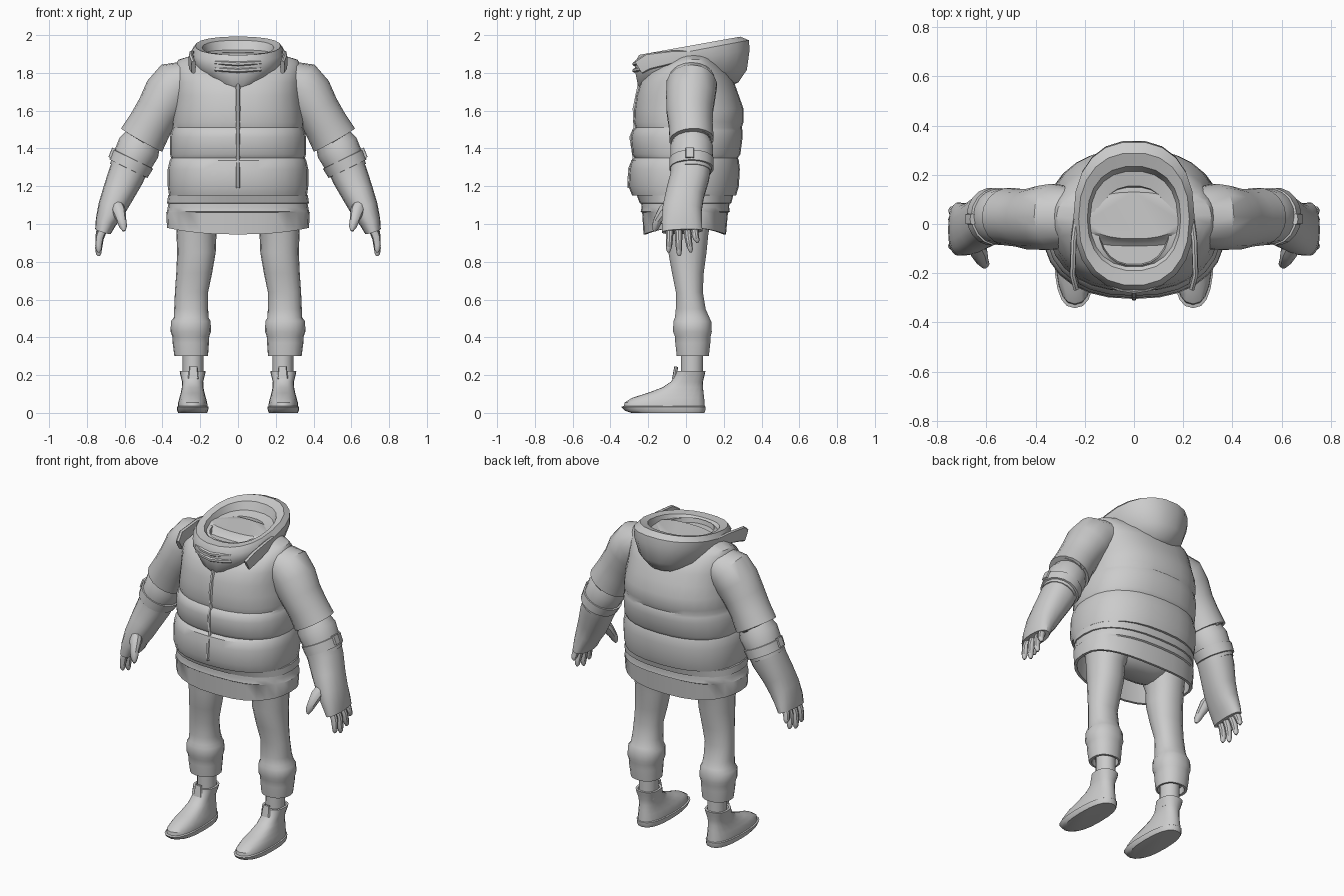
import bpy, bmesh, math
from mathutils import Vector


def curve_power(v, e):
    return math.copysign(abs(v) ** (2 / e), v)


def skin(name, rings, mirror=False, angle=35):
    """Skin rings of points into a closed solid, optionally mirrored in x."""
    bm = bmesh.new()
    loops = [[bm.verts.new(p) for p in ring] for ring in rings]
    n = len(loops[0])
    for a, b in zip(loops, loops[1:]):
        for i in range(n):
            j = (i + 1) % n
            bm.faces.new((a[i], a[j], b[j], b[i]))
    bm.faces.new(loops[0])
    bm.faces.new(loops[-1])
    bmesh.ops.recalc_face_normals(bm, faces=bm.faces)
    mesh = bpy.data.meshes.new(name)
    bm.to_mesh(mesh)
    bm.free()
    ob = bpy.data.objects.new(name, mesh)
    bpy.context.collection.objects.link(ob)
    bpy.ops.object.select_all(action='DESELECT')
    ob.select_set(True)
    bpy.context.view_layer.objects.active = ob
    bpy.ops.object.shade_smooth_by_angle(angle=math.radians(angle))
    if mirror:
        ob.modifiers.new("Mirror", 'MIRROR').use_mirror_merge = False
    return ob


def stack(name, rows, cx=0, n=24, e=2.4, mirror=False, dip=0):
    """Rows of (z, half width, front y, back y[, tilt[, centre x]])."""
    rings = []
    for row in rows:
        z, rx, f, b = row[:4]
        tilt = row[4] if len(row) > 4 else 0
        x0 = row[5] if len(row) > 5 else cx
        ring = []
        for i in range(n):
            a = 2 * math.pi * i / n
            x = x0 + rx * curve_power(math.cos(a), e)
            y = (f + b) / 2 + (b - f) / 2 * curve_power(math.sin(a), e)
            drop = dip * math.sin(a) ** 2 if z < 1.0 else 0
            ring.append((x, y, z + tilt * y - drop))
        rings.append(ring)
    return skin(name, rings, mirror)


def tube(name, pts, n=14, e=2.0, mirror=True):
    """Path of (x, y, z, radius across, radius along y)."""
    cs = [Vector(p[:3]) for p in pts]
    rings = []
    for k, p in enumerate(pts):
        t = (cs[min(k + 1, len(cs) - 1)] - cs[max(k - 1, 0)]).normalized()
        ref = Vector((0, 1, 0)) if abs(t.y) < 0.8 else Vector((1, 0, 0))
        u = (ref - t * ref.dot(t)).normalized()
        v = t.cross(u)
        rings.append([cs[k]
                      + v * p[3] * curve_power(math.cos(2 * math.pi * i / n), e)
                      + u * p[4] * curve_power(math.sin(2 * math.pi * i / n), e)
                      for i in range(n)])
    return skin(name, rings, mirror)


# Padded vest with three quilted rolls
stack("padded_vest", [
    (1.15, .345, -.25, .23), (1.15, .365, -.285, .265), (1.20, .372, -.305, .28),
    (1.29, .372, -.30, .285), (1.335, .362, -.29, .28), (1.35, .355, -.272, .275),
    (1.37, .36, -.285, .288), (1.46, .36, -.292, .30), (1.495, .352, -.283, .30),
    (1.51, .346, -.268, .295), (1.54, .35, -.275, .305), (1.61, .342, -.272, .305),
    (1.68, .335, -.262, .28), (1.75, .332, -.24, .255), (1.80, .332, -.20, .225),
    (1.845, .33, -.13, .18), (1.87, .315, -.08, .15), (1.905, .20, -.06, .13)],
    n=28, e=2.35)
# Zip on the vest front
tube("vest_zip", [(0, -.30, 1.19, .012, .012), (0, -.297, 1.29, .012, .012),
                  (0, -.272, 1.35, .012, .012), (0, -.29, 1.46, .012, .012),
                  (0, -.268, 1.51, .012, .012), (0, -.272, 1.61, .012, .012),
                  (0, -.245, 1.74, .012, .012)], n=6, mirror=False)
# Jacket skirt with a recessed underside
stack("jacket_hem", [
    (1.20, .35, -.25, .24), (1.09, .372, -.235, .228), (1.065, .376, -.24, .232),
    (1.06, .38, -.232, .222), (.98, .376, -.225, .212), (.98, .36, -.21, .197),
    (1.10, .35, -.21, .20)], n=28, e=2.5, dip=.035)
stack("hem_band", [(1.16, .36, -.25, .24), (1.15, .37, -.26, .25),
                   (1.11, .376, -.245, .24), (1.105, .36, -.22, .22)], n=28)

# Folded hood and collar, closed by the neck opening floor
stack("hood", [
    (1.72, .09, -.24, .23, .03), (1.745, .15, -.258, .28, .02),
    (1.80, .21, -.268, .325, .05), (1.865, .245, -.272, .34, .18),
    (1.91, .246, -.272, .335, .19), (1.94, .225, -.25, .29, .18),
    (1.93, .19, -.19, .235, .18), (1.90, .178, -.175, .215, .1),
    (1.90, .145, -.17, .155, .05), (1.865, .14, -.165, .15, 0)],
    n=22, e=2.3)
tube("hood_side_flap", [(.235, -.25, 1.83, .04, .012), (.25, -.2, 1.86, .045, .012),
                        (.245, -.06, 1.885, .035, .012), (.225, .1, 1.90, .012, .01)], n=8, e=4)
for i, z in enumerate((1.855, 1.82)):
    tube(f"chin_strap_{i + 1}", [(-.12, -.238, z, .012, .01), (-.06, -.264, z - .004, .012, .01),
                                 (0, -.274, z - .008, .012, .01), (.06, -.264, z - .004, .012, .01),
                                 (.12, -.238, z, .012, .01)], n=6, mirror=False)

# Upper sleeves with flared cuffs
tube("upper_sleeve", [
    (.25, .03, 1.77, .10, .12), (.325, .03, 1.735, .135, .135), (.37, .025, 1.68, .135, .132),
    (.42, .02, 1.60, .12, .125), (.465, .025, 1.525, .118, .118), (.51, .03, 1.445, .125, .118),
    (.513, .03, 1.44, .112, .105), (.49, .03, 1.475, .10, .095)], n=18)
# Forearm sleeve and strap bands
tube("forearm_sleeve", [
    (.49, .03, 1.47, .09, .09), (.525, .03, 1.405, .115, .115),
    (.56, .03, 1.335, .108, .112), (.59, .03, 1.275, .098, .105)], n=18)
tube("forearm_band", [
    (.555, .03, 1.345, .105, .108), (.556, .03, 1.343, .118, .118),
    (.58, .03, 1.293, .112, .118), (.581, .03, 1.291, .098, .104)], n=18)
tube("band_buckle", [(.655, .02, 1.40, .012, .022), (.675, .02, 1.35, .012, .022)], n=8, e=6)
# Gauntlet gloves
tube("gauntlet", [
    (.57, .025, 1.31, .098, .108), (.595, .02, 1.25, .096, .104), (.635, -.005, 1.16, .085, .102),
    (.67, -.02, 1.08, .074, .105), (.70, -.022, 1.01, .056, .108), (.715, -.02, .96, .043, .108),
    (.714, -.02, .965, .032, .095)], n=18, e=2.3)
tube("thumb", [(.65, -.07, 1.12, .03, .03), (.63, -.115, 1.07, .036, .034),
               (.617, -.148, 1.02, .026, .025), (.607, -.162, .985, .02, .02),
               (.603, -.168, .963, .008, .008)], n=10)
# Fingers: base y, tip y, tip z
for i, (y0, y1, zt) in enumerate([(-.085, -.092, .85), (-.04, -.036, .83),
                                  (.005, .025, .85), (.042, .06, .90)]):
    zb = .99
    tube(f"finger_{i + 1}", [
        (.708, y0, zb, .023, .022), (.732, (y0 * 2 + y1) / 3, zb - (zb - zt) * .42, .021, .02),
        (.738, (y0 + y1 * 2) / 3, zb - (zb - zt) * .75, .018, .017),
        (.738, y1, zt + .012, .014, .013), (.737, y1, zt, .006, .006)], n=10)

# Trousers with gathered lower legs
stack("trouser_seat", [(1.12, .31, -.16, .17), (1.03, .28, -.125, .145),
                       (.99, .20, -.085, .11), (.965, .12, -.04, .07)], n=20)
stack("trouser_leg", [
    (1.08, .125, -.13, .15, 0, .20), (.95, .106, -.10, .12, 0, .22), (.85, .102, -.095, .11, 0, .22),
    (.74, .095, -.075, .095, 0, .232), (.64, .088, -.055, .09, 0, .246), (.55, .09, -.055, .105, 0, .248),
    (.505, .092, -.06, .125, 0, .248), (.485, .105, -.068, .135, 0, .25), (.43, .107, -.07, .138, 0, .25),
    (.405, .098, -.06, .132, 0, .25), (.37, .096, -.058, .13, 0, .25), (.30, .089, -.05, .122, 0, .248),
    (.30, .075, -.038, .11, 0, .245), (.34, .07, -.035, .105, 0, .245)],
    n=18, e=2.2, mirror=True)
stack("ankle", [(.36, .055, -.028, .092), (.17, .055, -.028, .09)], cx=.238, n=14, e=2, mirror=True)

# Ankle boots
stack("boot", [
    (.03, .078, -.33, .10), (.055, .077, -.325, .098), (.08, .07, -.285, .096),
    (.105, .063, -.205, .093), (.135, .057, -.125, .09), (.165, .056, -.08, .09),
    (.205, .066, -.055, .10), (.222, .069, -.05, .103), (.222, .056, -.035, .09),
    (.19, .052, -.03, .085)], cx=.24, n=20, e=2.4, mirror=True)
stack("boot_sole", [(0, .076, -.29, .097), (.012, .082, -.325, .102),
                    (.032, .084, -.342, .103), (.036, .076, -.33, .098)],
      cx=.24, n=20, e=2.5, mirror=True)
tube("boot_tongue", [(.236, -.062, .18, .03, .012), (.236, -.052, .245, .022, .01)], n=8, e=3)
